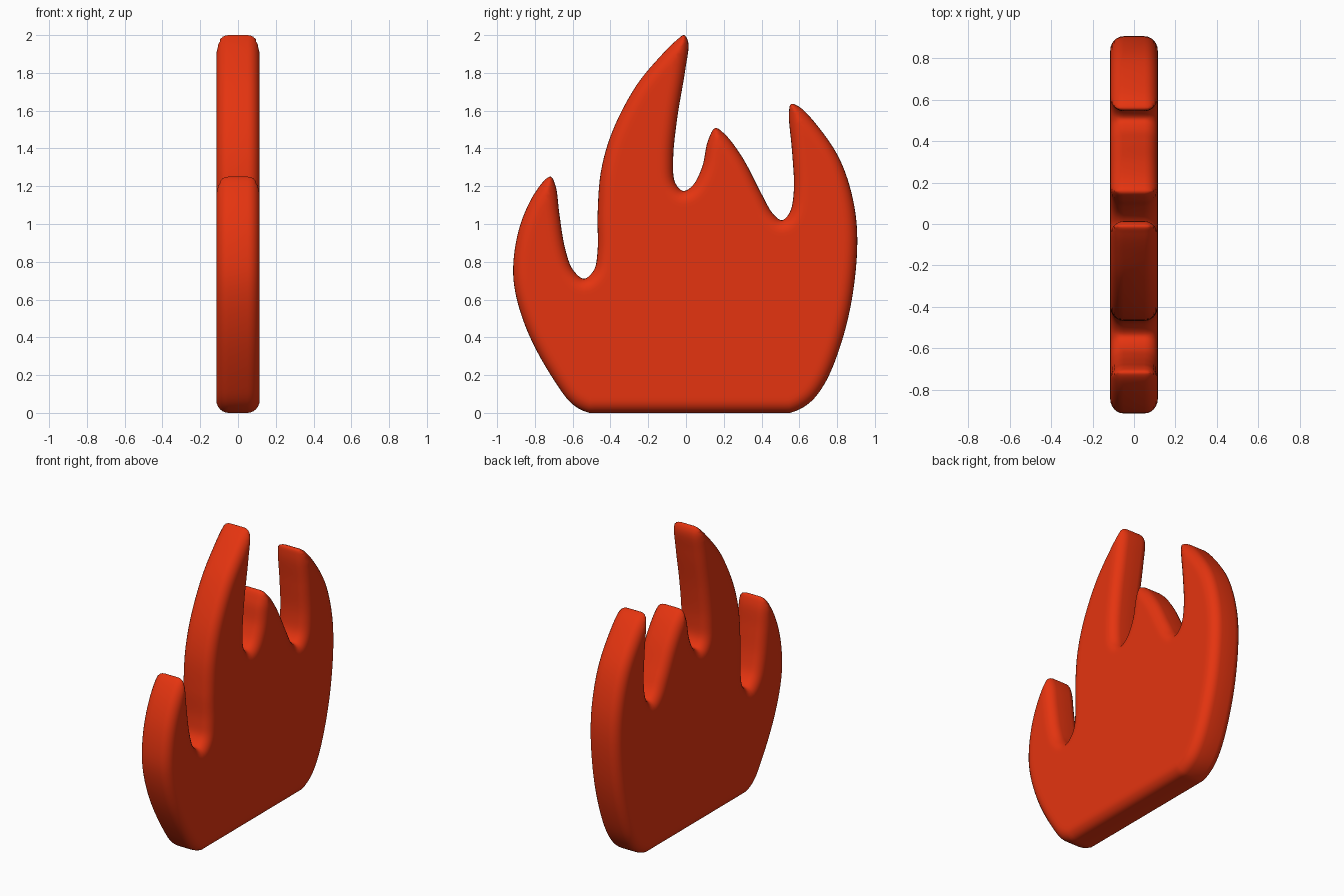
import bpy
import bmesh
import math
from mathutils import Vector
from mathutils.geometry import delaunay_2d_cdt
from mathutils.kdtree import KDTree

cube = bpy.data.objects.get("Cube")
if cube:
    bpy.data.objects.remove(cube, do_unlink=True)

# Flame colour
flame_red = bpy.data.materials.new("flame red")
flame_red.use_nodes = True
colour = (0.78, 0.034, 0.005, 1)
flame_red.diffuse_color = colour
shader = flame_red.node_tree.nodes["Principled BSDF"]
shader.inputs["Base Color"].default_value = colour

# Slab section: a narrow flat rim with a rounded shoulder on each side
HALF_RIM = 0.05
SHOULDER_RISE = 0.065
SHOULDER_REACH = 0.07
SHOULDER_STEPS = 6

# Silhouette (y, z), clockwise from the front end of the flat base
front_tongue = [
    (-.51, 0), (-.6, .045), (-.7, .175), (-.83, .41), (-.9, .62), (-.915, .77),
    (-.885, .97), (-.815, 1.14), (-.74, 1.24), (-.715, 1.25), (-.69, 1.2),
    (-.67, 1.05), (-.64, .87), (-.6, .76), (-.54, .71)]
tall_tongue = [
    (-.487, .757), (-.468, .86), (-.468, 1.05), (-.45, 1.28), (-.39, 1.49),
    (-.265, 1.73), (-.143, 1.88), (-.048, 1.975), (-.01, 2), (.012, 1.96),
    (-.005, 1.81), (-.048, 1.55), (-.068, 1.34), (-.058, 1.22), (-.016, 1.175)]
middle_tongue = [
    (.032, 1.2), (.085, 1.3), (.116, 1.44), (.155, 1.508), (.206, 1.475),
    (.3, 1.35), (.397, 1.165), (.46, 1.055), (.508, 1.02)]
back_tongue = [
    (.55, 1.063), (.571, 1.18), (.561, 1.39), (.545, 1.58), (.556, 1.635),
    (.6, 1.62), (.704, 1.51), (.815, 1.34), (.884, 1.13), (.907, .915),
    (.878, .6), (.81, .333), (.73, .148), (.65, .05), (.55, 0)]


def smooth_path(points, steps):
    """Centripetal spline through the points, which keeps the tips tidy."""
    pts = [Vector(p) for p in points]
    pts = [pts[0] + Vector((0.1, 0))] + pts + [pts[-1] - Vector((0.1, 0))]
    path = []
    for a, b, c, d in zip(pts, pts[1:], pts[2:], pts[3:]):
        t1 = math.sqrt((b - a).length)
        t2 = t1 + math.sqrt((c - b).length)
        t3 = t2 + math.sqrt((d - c).length)
        for i in range(steps):
            t = t1 + (t2 - t1) * i / steps
            ab = a.lerp(b, t / t1)
            bc = b.lerp(c, (t - t1) / (t2 - t1))
            cd = c.lerp(d, (t - t2) / (t3 - t2))
            abc = ab.lerp(bc, t / t2)
            bcd = bc.lerp(cd, (t - t1) / (t3 - t1))
            path.append(abc.lerp(bcd, (t - t1) / (t2 - t1)))
    return path


def straight_path(start, end, steps):
    return [Vector(start).lerp(Vector(end), i / steps) for i in range(steps)]


outline = smooth_path(front_tongue + tall_tongue + middle_tongue + back_tongue, 6)
outline += straight_path(back_tongue[-1], front_tongue[0], 40)
count = len(outline)

tree = KDTree(count)
for i, p in enumerate(outline):
    tree.insert((p.x, p.y, 0), i)
tree.balance()

# Rings stepping inward from the rim, each with its height above the mid plane
rings = []
for step in range(1, SHOULDER_STEPS + 1):
    angle = math.pi / 2 * step / SHOULDER_STEPS
    rings.append((SHOULDER_REACH * (1 - math.cos(angle)),
                  HALF_RIM + SHOULDER_RISE * math.sin(angle)))
rings.append((SHOULDER_REACH + 0.02, HALF_RIM + SHOULDER_RISE))

points = list(outline)
heights = [HALF_RIM] * count
for inset, height in rings:
    for i, p in enumerate(outline):
        along = (outline[(i + 1) % count] - outline[i - 1]).normalized()
        q = p + Vector((along.y, -along.x)) * inset
        # Drop points that cross over inside the narrow tips
        if tree.find((q.x, q.y, 0))[2] > inset * 0.97:
            points.append(q)
            heights.append(height)

edges = [(i, (i + 1) % count) for i in range(count)]
flat, _, triangles, sources, _, _ = delaunay_2d_cdt(points, edges, [], 1, 1e-6)

# Two domed sides joined by the rim
bm = bmesh.new()
rims = []
for side in (1, -1):
    verts, rim = [], {}
    for p, source in zip(flat, sources):
        height = heights[source[0]] if source else HALF_RIM
        v = bm.verts.new((side * height, p.x, p.y))
        verts.append(v)
        for s in source:
            rim[s] = v
    for tri in triangles:
        bm.faces.new([verts[i] for i in tri])
    rims.append(rim)
right, left = rims
for i, j in edges:
    if right[i] != right[j]:
        bm.faces.new((right[i], right[j], left[j], left[i]))
loose = [v for v in bm.verts if not v.link_faces]
bmesh.ops.delete(bm, geom=loose, context="VERTS")
bmesh.ops.recalc_face_normals(bm, faces=bm.faces)
for face in bm.faces:
    face.smooth = True

mesh = bpy.data.meshes.new("flame")
bm.to_mesh(mesh)
bm.free()
mesh.materials.append(flame_red)
flame = bpy.data.objects.new("flame", mesh)
bpy.context.collection.objects.link(flame)
